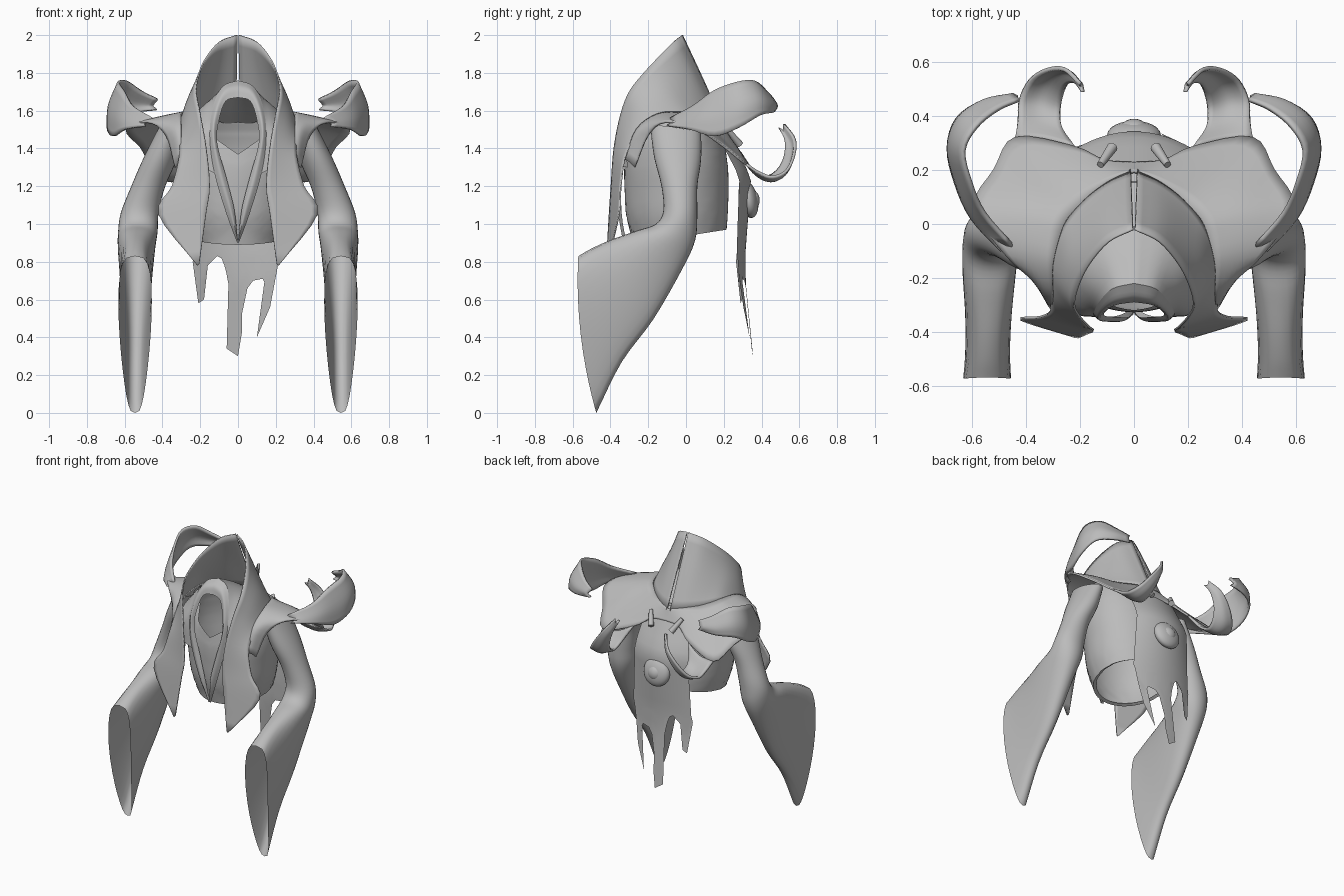
import bpy, math
from mathutils import Vector

cube = bpy.data.objects.get("Cube")
if cube:
    bpy.data.objects.remove(cube)

GREY = (0.5, 0.5, 0.5, 1)
cloth = bpy.data.materials.new("grey cloth")
cloth.use_nodes = True
cloth.diffuse_color = GREY
cloth.node_tree.nodes["Principled BSDF"].inputs["Base Color"].default_value = GREY


def spline(points, n):
    """Smooth curve through every point, n steps per span."""
    p = [Vector(q) for q in points]
    p = [p[0] * 2 - p[1]] + p + [p[-1] * 2 - p[-2]]
    out = []
    for i in range(1, len(p) - 2):
        a, b, c, d = p[i - 1:i + 3]
        for k in range(n):
            t = k / n
            out.append(0.5 * (2 * b + (c - a) * t + (2 * a - 5 * b + 4 * c - d) * t * t
                              + (3 * b - a - 3 * c + d) * t ** 3))
    return out + [p[-2]]


def finish(ob, thick=0.0, mirror=False):
    ob.data.materials.append(cloth)
    if mirror:
        ob.modifiers.new("mirror", 'MIRROR')
    if thick:
        s = ob.modifiers.new("thickness", 'SOLIDIFY')
        s.thickness, s.offset = thick, 0
    bpy.ops.object.select_all(action='DESELECT')
    ob.select_set(True)
    bpy.context.view_layer.objects.active = ob
    bpy.ops.object.shade_smooth_by_angle(angle=math.radians(50))


def grid(name, rows, closed=False, **kw):
    """Skin a list of equal-length point rows."""
    w = len(rows[0])
    faces = []
    for i in range(len(rows) - 1):
        for j in range(w if closed else w - 1):
            k = (j + 1) % w
            faces.append((i * w + j, i * w + k, (i + 1) * w + k, (i + 1) * w + j))
    me = bpy.data.meshes.new(name)
    me.from_pydata([tuple(v) for r in rows for v in r], [], faces)
    me.update()
    ob = bpy.data.objects.new(name, me)
    bpy.context.collection.objects.link(ob)
    finish(ob, **kw)


def sheet(name, edges, across=4, along=4, **kw):
    """Smooth surface through a few long edges running side by side."""
    cols = [spline(e, along) for e in edges]
    grid(name, [spline(r, across) for r in zip(*cols)], **kw)


def between(a, b, push):
    """Middle edge between two edges, pushed by a vector."""
    return [(Vector(p) + Vector(q)) / 2 + Vector(push) for p, q in zip(a, b)]


# High split collar running down into the lapels
rim = [(.004, -.02, 2), (.095, -.065, 1.965), (.168, -.15, 1.88), (.208, -.232, 1.79), (.222, -.3, 1.7),
       (.2, -.345, 1.58), (.168, -.38, 1.4), (.15, -.395, 1.2), (.17, -.405, 1.05), (.205, -.42, .79)]
base = [(.012, .2, 1.52), (.1, .16, 1.53), (.19, .09, 1.55), (.265, -.01, 1.57), (.31, -.14, 1.53),
        (.31, -.25, 1.47), (.31, -.32, 1.36), (.35, -.345, 1.2), (.42, -.355, 1.05), (.215, -.42, .78)]
middle = between(rim, base, (0, 0, 0))
for i, v in enumerate(middle):
    f = max(0, 1 - i / 6)
    middle[i] = v + Vector((.025 * min(i, 3) / 3 * f, -.005 * f, .015 * f))
sheet("collar_lapel", [rim, middle, base], thick=.008, mirror=True)

# Rolled inner neckband narrowing to a point at the waist
outer = [(0, -.22, 1.76), (.08, -.24, 1.73), (.13, -.29, 1.63), (.15, -.335, 1.47),
         (.125, -.345, 1.27), (.06, -.34, 1.05), (.004, -.315, .9)]
inner = [(0, -.29, 1.67), (.065, -.3, 1.65), (.1, -.32, 1.55), (.11, -.34, 1.43),
         (.06, -.345, 1.24), (.02, -.345, 1.08), (0, -.32, .91)]
sheet("neckband", [outer, between(outer, inner, (0, -.018, .01)), inner], mirror=True)

# Cloth filling the gap between neckband and collar
sheet("collar_lining", [outer[:5],
                        [(0, -.05, 1.67), (.12, -.1, 1.66), (.18, -.22, 1.62), (.19, -.33, 1.47), (.2, -.34, 1.3)],
                        [(0, .195, 1.515), (.19, .06, 1.56), (.27, -.12, 1.54), (.26, -.3, 1.45), (.25, -.31, 1.3)]],
      mirror=True)

# Torso shell, open at the waist, with a wide notch at the throat
profile = spline([(.24, -.28, .21), (.285, -.315, .22), (.305, -.325, .225), (.32, -.325, .22),
                  (.31, -.3, .19), (.27, -.23, .13)], 8)
rows = []
for i in range(25):
    row = []
    for j in range(64):
        a = 2 * math.pi * j / 64
        c, s = math.cos(a), math.sin(a)
        x = abs(c) * .31
        z1 = 1.37 + x * .7 if s < 0 and x < .125 else 1.55
        z0 = .93 + .04 * s
        z = z0 + (z1 - z0) * i / 24
        w, f, b = profile[min(40, max(0, round((z - .9) / .7 * 40)))]
        row.append((w * c, (f + b) / 2 + (b - f) / 2 * s, z))
    rows.append(row)
grid("torso", rows, closed=True)

# Narrow inward lip around the waist opening
lip = [(x * .92, y * .92, z + .01) for x, y, z in rows[0]]
grid("waist_lip", [rows[0], lip], closed=True)

# Wide sleeves: centre x, half width, front point and back point of each ring
stations = [(.35, .07, -.19, 1.53, .08, 1.49), (.41, .09, -.17, 1.36, .08, 1.34), (.475, .09, -.13, 1.2, .06, 1.2),
            (.52, .1, -.12, 1.07, .06, 1.05), (.53, .11, -.16, 1.0, .05, .92), (.537, .11, -.26, .965, -.01, .78),
            (.54, .1, -.4, .915, -.17, .5), (.543, .1, -.5, .87, -.34, .27), (.545, .11, -.57, .83, -.475, 0)]
rings = []
for i, (x, w, fy, fz, by, bz) in enumerate(stations):
    ring = []
    flare = max(0, i - 3) / 5
    for j in range(28):
        a = 2 * math.pi * j / 28
        c, s = math.cos(a), math.sin(a)
        side = math.copysign(abs(s) ** (1 - .4 * flare), s) * (1 - .25 * flare * (1 - c))
        ring.append((x + w * side, (fy + by) / 2 + (fy - by) / 2 * c - .035 * flare * s * s,
                     (fz + bz) / 2 + (fz - bz) / 2 * c))
    rings.append(ring)
cols = [spline(c, 4) for c in zip(*rings)]
grid("sleeve", list(zip(*cols)), closed=True, mirror=True)

# Shoulder mantle, from the collar outwards
neck = [(0, .195, 1.53), (.06, .175, 1.54), (.12, .14, 1.55), (.18, .09, 1.56), (.24, .03, 1.58),
        (.27, -.03, 1.59), (.3, -.15, 1.58), (.3, -.26, 1.5), (.3, -.32, 1.34)]
mid = [(0, .21, 1.49), (.09, .205, 1.495), (.18, .2, 1.48), (.32, .18, 1.46), (.4, .1, 1.52),
       (.43, .01, 1.555), (.39, -.13, 1.56), (.335, -.25, 1.49), (.315, -.3, 1.33)]
hem = [(0, .225, 1.455), (.11, .235, 1.445), (.22, .285, 1.38), (.44, .32, 1.315), (.52, .2, 1.41),
       (.595, .06, 1.5), (.48, -.11, 1.54), (.38, -.2, 1.47), (.33, -.27, 1.3)]
sheet("mantle", [neck, mid, hem], thick=.012, mirror=True)

# Broad shoulder blade curling up and inwards
low = [(.49, -.1, 1.52), (.6, .02, 1.5), (.66, .15, 1.465), (.688, .28, 1.51),
       (.655, .39, 1.575), (.555, .455, 1.59), (.43, .47, 1.605)]
high = [(.45, -.08, 1.56), (.555, .04, 1.625), (.605, .15, 1.705), (.632, .27, 1.75),
        (.585, .36, 1.755), (.505, .425, 1.7), (.425, .46, 1.66)]
sheet("shoulder_blade", [low, between(low, high, (.022, .014, -.005)), high], thick=.015, mirror=True)

# Rear horn dropping behind the shoulder and hooking upwards
left = [(.22, .285, 1.38), (.265, .35, 1.285), (.275, .42, 1.25), (.265, .48, 1.28), (.245, .52, 1.35),
        (.215, .525, 1.44), (.19, .49, 1.51)]
right = [(.44, .32, 1.315), (.43, .39, 1.27), (.425, .46, 1.25), (.39, .53, 1.28), (.33, .57, 1.36),
         (.26, .575, 1.45), (.2, .52, 1.53)]
sheet("rear_horn", [left, between(left, right, (0, .01, -.022)), right], thick=.015, mirror=True)

# Tattered back panel: each column ends at its own ragged tip
tips = [(-.24, .8), (-.21, .58), (-.18, .6), (-.16, .78), (-.11, .83), (-.05, .8), (-.035, .65),
        (-.03, .5), (-.06, .34), (0, .3), (.02, .42), (.02, .52), (.05, .66), (.08, .7), (.13, .71),
        (.155, .66), (.15, .54), (.1, .4), (.17, .56), (.2, .72), (.22, .83)]


def panel_point(x, z):
    drop = max(0, min(1, (z - .85) / .4))
    bow = (.05 + .03 * drop) * (1 - (x / .24) ** 2)
    return (x, .265 + bow + .1 * max(0, .7 - z) - .56 * max(0, z - 1.25), z)


columns = []
for i, (bx, bz) in enumerate(tips):
    u = i / (len(tips) - 1) * 2 - 1
    column = [panel_point(u * (.23 - .03 * k / 10), .85 + .63 * k / 10) for k in range(10, 0, -1)]
    column += [panel_point(u * .23 * (1 - t) + bx * t, .85 + (bz - .85) * t) for t in (k / 6 for k in range(7))]
    columns.append(column)
grid("back_panel", columns)

# Round boss on the panel
for name, size, y in (("boss", (.1, .05, .1), .33), ("boss_knob", (.055, .045, .055), .345)):
    bpy.ops.mesh.primitive_uv_sphere_add(segments=24, ring_count=12, location=(0, y, 1.13))
    ob = bpy.context.object
    ob.name, ob.scale = name, size
    ob.rotation_euler.x = math.radians(12)
    finish(ob)

# Small pegs holding the panel to the mantle
for side, word in ((1, "left"), (-1, "right")):
    a, b = Vector((side * .125, .22, 1.5)), Vector((side * .08, .285, 1.42))
    bpy.ops.mesh.primitive_cone_add(vertices=12, radius1=.013, radius2=.02, depth=(b - a).length, location=(a + b) / 2)
    ob = bpy.context.object
    ob.name = word + "_peg"
    ob.rotation_euler = (b - a).to_track_quat('Z', 'Y').to_euler()
    finish(ob)
